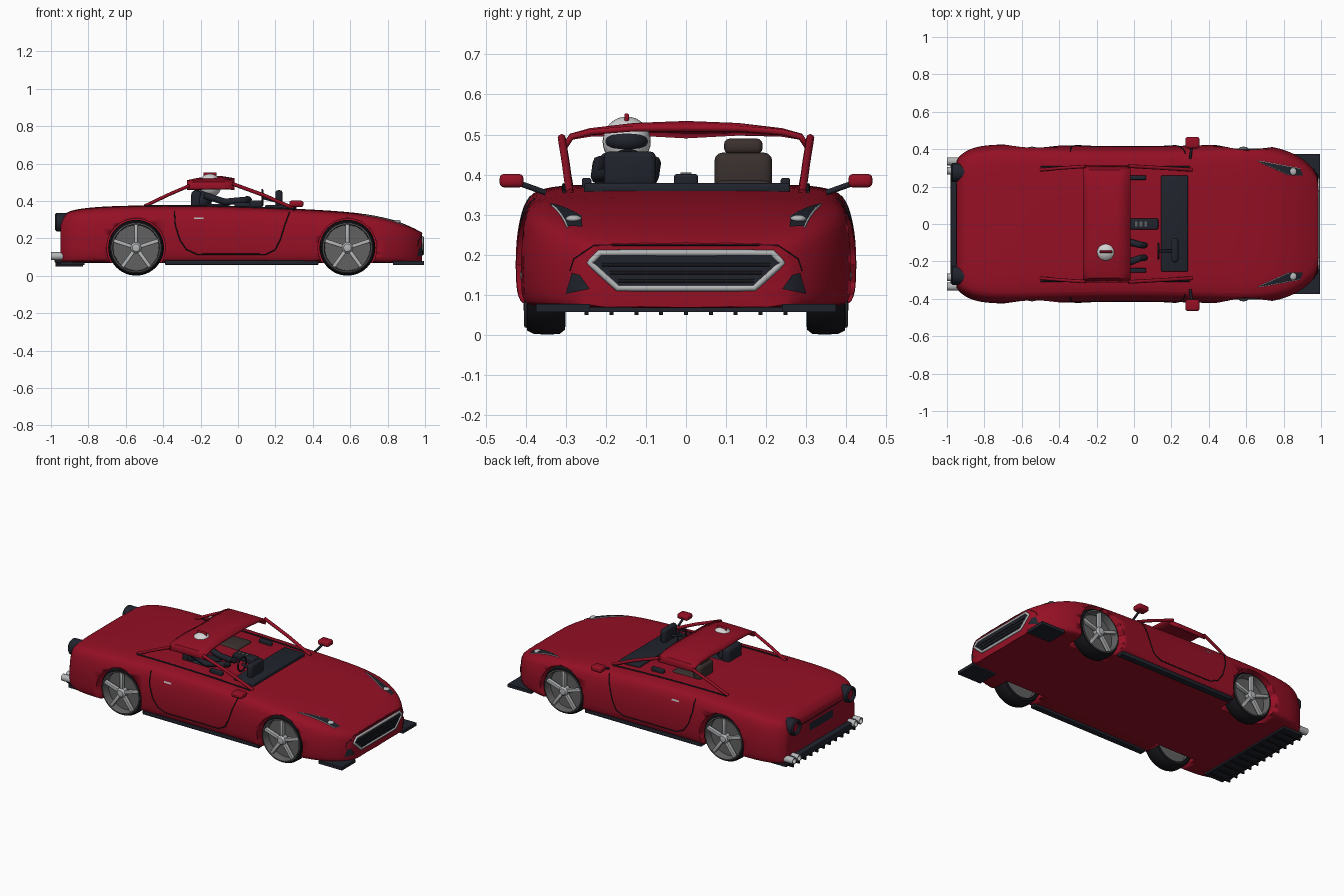
import bpy, bmesh, math
from mathutils import Vector, Matrix
from mathutils.bvhtree import BVHTree

if "Cube" in bpy.data.objects:
    bpy.data.objects.remove(bpy.data.objects["Cube"])


def mat(name, r, g, b):
    m = bpy.data.materials.new(name)
    m.use_nodes = True
    m.diffuse_color = (r, g, b, 1)
    m.node_tree.nodes["Principled BSDF"].inputs["Base Color"].default_value = (r, g, b, 1)
    return m


RED = mat("body red", .3, .005, .018)
DARK = mat("dark trim", .015, .017, .026)
BLACK = mat("tyre black", .008, .008, .011)
GREY = mat("wheel grey", .12, .12, .12)
SILVER = mat("silver", .45, .46, .47)
BROWN = mat("seat brown", .042, .03, .027)
WHITE = mat("helmet white", .65, .65, .65)


def finish(name, bm, m, smooth=True):
    bmesh.ops.recalc_face_normals(bm, faces=bm.faces)
    me = bpy.data.meshes.new(name)
    bm.to_mesh(me)
    bm.free()
    me.materials.append(m)
    ob = bpy.data.objects.new(name, me)
    bpy.context.collection.objects.link(ob)
    if smooth:
        bpy.ops.object.select_all(action='DESELECT')
        ob.select_set(True)
        bpy.context.view_layer.objects.active = ob
        bpy.ops.object.shade_smooth_by_angle(angle=math.radians(35))
    return ob


def box(name, lo, hi, m, bevel=0.0):
    lo, hi = Vector(lo), Vector(hi)
    bm = bmesh.new()
    bmesh.ops.create_cube(bm, size=1)
    for v in bm.verts:
        v.co = [(lo[i] + hi[i]) / 2 + v.co[i] * (hi[i] - lo[i]) for i in range(3)]
    if bevel:
        bmesh.ops.bevel(bm, geom=bm.edges[:], offset=bevel, segments=3, affect='EDGES', profile=.5)
    return finish(name, bm, m, bool(bevel))


def lathe(name, profile, axis, loc, m, steps=40):
    """Spin (radius, distance) pairs around an axis."""
    turn = Vector((0, 0, 1)).rotation_difference(Vector(axis)).to_matrix().to_4x4()
    bm = bmesh.new()
    vs = [bm.verts.new((r, 0, d)) for r, d in profile]
    es = [bm.edges.new(p) for p in zip(vs, vs[1:])]
    bmesh.ops.spin(bm, geom=vs + es, cent=(0, 0, 0), axis=(0, 0, 1), angle=math.tau, steps=steps)
    bmesh.ops.remove_doubles(bm, verts=bm.verts, dist=1e-5)
    bm.transform(Matrix.Translation(loc) @ turn)
    return finish(name, bm, m)


def ball(name, loc, size, m):
    bm = bmesh.new()
    bmesh.ops.create_uvsphere(bm, u_segments=24, v_segments=16, radius=1)
    bm.transform(Matrix.Translation(loc) @ Matrix.Diagonal((*size, 1)))
    return finish(name, bm, m)


def tube(name, pts, r, m, closed=False):
    cu = bpy.data.curves.new(name, 'CURVE')
    cu.dimensions = '3D'
    cu.bevel_depth, cu.bevel_resolution, cu.use_fill_caps = r, 2, True
    sp = cu.splines.new('POLY')
    sp.points.add(len(pts) - 1)
    for p, q in zip(sp.points, pts):
        p.co = (*q, 1)
    sp.use_cyclic_u = closed
    cu.materials.append(m)
    ob = bpy.data.objects.new(name, cu)
    bpy.context.collection.objects.link(ob)
    return ob


# Body shell: lofted stations of (x, half width, top height)
stations = [(-.95, .33, .30), (-.925, .365, .34), (-.85, .405, .36), (-.7, .417, .373),
            (-.4, .407, .379), (0, .402, .374), (.33, .407, .358), (.65, .42, .34),
            (.83, .385, .302), (.94, .315, .256), (.985, .25, .23)]
half = [(0, 1), (.45, 1), (.74, .99), (.91, .96), (.985, .86), (1.03, .55),
        (1.03, .2), (1.01, .04), (.93, 0), (0, 0)]
section = half + [(-y, z) for y, z in half[-2:0:-1]]
bm = bmesh.new()
rings = [[bm.verts.new((x, y * w, .068 + z * (top - .068))) for y, z in section]
         for x, w, top in stations]
n = len(section)
for a, b in zip(rings, rings[1:]):
    for i in range(n):
        bm.faces.new((a[i], a[(i + 1) % n], b[(i + 1) % n], b[i]))
crease = bm.edges.layers.float.new('crease_edge')
for cap in (bm.faces.new(rings[0]), bm.faces.new(rings[-1])):
    for e in cap.edges:
        e[crease] = .8
body = finish("body_shell", bm, RED)
body.modifiers.new("smooth", 'SUBSURF').levels = 2
body.modifiers["smooth"].render_levels = 2

# Surface lookup used to lay trim on the shell
bpy.context.view_layer.update()
surface = BVHTree.FromObject(body, bpy.context.evaluated_depsgraph_get())


def lay(p, d, lift=.003):
    d = Vector(d)
    hit = surface.ray_cast(Vector(p) - d * 2, d)[0]
    return (hit if hit else Vector(p)) - d * lift


def path(pts, d, closed=False, steps=6):
    pts = [Vector(p) for p in pts]
    ends = pts[1:] + pts[:1] if closed else pts[1:]
    out = [lay(a.lerp(b, i / steps), d, .001) for a, b in zip(pts, ends) for i in range(steps)]
    return out if closed else out + [lay(pts[-1], d, .001)]


def patch(name, corners, d, m, lift=.003, k=8):
    a, b, c, e = [Vector(p) for p in corners]
    bm = bmesh.new()
    g = [[bm.verts.new(lay(a.lerp(b, i / k).lerp(e.lerp(c, i / k), j / k), d, lift))
          for j in range(k + 1)] for i in range(k + 1)]
    for i in range(k):
        for j in range(k):
            bm.faces.new((g[i][j], g[i + 1][j], g[i + 1][j + 1], g[i][j + 1]))
    return finish(name, bm, m)


# Wheels and their wells
for wx, end in ((-.545, "rear"), (.585, "front")):
    for s, side in ((-1, "right"), (1, "left")):
        tag = f"{end}_{side}_"
        hub = Vector((wx, 0, .15))
        cut = lathe(tag + "well_cutter", [(0, .27), (.157, .27), (.157, .6), (0, .6)], (0, s, 0), hub, RED)
        cut.hide_render = True
        cut.hide_set(True)
        mod = body.modifiers.new(tag + "well", 'BOOLEAN')
        mod.operation, mod.object, mod.solver = 'DIFFERENCE', cut, 'EXACT'
        lathe(tag + "tyre", [(.12, .30), (.137, .302), (.147, .315), (.149, .345), (.147, .38),
                             (.139, .396), (.128, .398)], (0, s, 0), hub, BLACK, 48)
        lathe(tag + "rim", [(.12, .31), (.122, .395), (.126, .404), (.131, .402), (.131, .39)],
              (0, s, 0), hub, GREY, 48)
        lathe(tag + "brake_disc", [(0, .355), (.123, .355), (.123, .34), (0, .34)], (0, s, 0), hub, GREY)
        lathe(tag + "hub_cap", [(.03, .37), (.03, .398), (.02, .41), (0, .414)], (0, s, 0), hub, SILVER, 24)
        for k in range(5):
            sp = box(f"{tag}spoke_{k}", (-.01, -.012, .02), (.01, .012, .125), SILVER, .003)
            sp.location = hub + Vector((0, s * .388, 0))
            sp.rotation_euler.y = k * math.tau / 5

# Roof panel
arch = [(0, .534), (.13, .529), (.24, .516), (.29, .502), (.312, .468)]
arch = [(-y, z) for y, z in arch[:0:-1]] + arch
bm = bmesh.new()
rows = [[bm.verts.new((x, y, z - drop * (1 - abs(y) / .32))) for y, z in arch]
        for x, drop in ((-.272, .03), (-.23, .014), (-.17, .003), (-.09, 0), (-.018, .012))]
for a, b in zip(rows, rows[1:]):
    for i in range(len(arch) - 1):
        bm.faces.new((a[i], a[i + 1], b[i + 1], b[i]))
roof = finish("roof_panel", bm, RED)
roof.modifiers.new("thickness", 'SOLIDIFY').thickness = .014

# Parts repeated on both sides
for s, side in ((-1, "right"), (1, "left")):
    tube(side + "_windscreen_pillar", [(.31, s * .29, .355), (.14, s * .30, .43), (-.03, s * .31, .492)], .01, RED)
    tube(side + "_rear_pillar", [(-.26, s * .308, .482), (-.38, s * .30, .43), (-.5, s * .29, .372)], .009, RED)
    tube(side + "_sill_rail", [lay((x / 10, s * .305, 0), (0, 0, -1)) for x in range(-5, 4)], .004, DARK)
    box(side + "_mirror", (.275, s * .435 - .03, .368), (.35, s * .435 + .03, .402), RED, .012)
    tube(side + "_mirror_arm", [(.30, s * .35, .355), (.31, s * .42, .38)], .007, DARK)
    door = [(-.34, .345), (-.335, .27), (-.31, .19), (-.275, .14), (-.22, .115), (.15, .115),
            (.2, .14), (.225, .19), (.25, .27), (.275, .34)]
    tube(side + "_door_seam", path([(x, s, z) for x, z in door], (0, -s, 0)), .003, BLACK)
    patch(side + "_door_handle", [(x, s, z) for x, z in ((-.235, .303), (-.185, .303), (-.185, .313), (-.235, .313))],
          (0, -s, 0), SILVER, .007, 3)
    box(side + "_side_skirt", (-.39, s * .385 - .02, .058), (.43, s * .385 + .02, .082), DARK, .004)
    # Headlight strip, lamp and edge
    lamp = [(.66, s * .338, 0), (.89, s * .295, 0), (.905, s * .258, 0), (.83, s * .262, 0)]
    patch(side + "_headlight", lamp, (0, 0, -1), DARK, .004)
    tube(side + "_headlight_edge", path([lamp[3], lamp[0], lamp[1]], (0, 0, -1)), .003, SILVER)
    ball(side + "_headlight_lamp", lay((.85, s * .28, 0), (0, 0, -1)), (.02, .02, .01), SILVER)
    # Front bumper intake and splitter
    patch(side + "_fog_intake", [(1, s * y, z) for y, z in ((.24, .115), (.3, .103), (.285, .155), (.265, .15))],
          (-1, 0, 0), DARK, .005)
    box(side + "_splitter", (.83, s * .307 - .067, .058), (.995, s * .307 + .067, .078), DARK)
    # Tail light and exhausts
    lathe(side + "_tail_light_ring", [(.05, -.05), (.05, .02), (.042, .028), (.034, .022), (.034, 0)],
          (-1, 0, 0), (-.95, s * .275, .287), DARK)
    lathe(side + "_tail_light_lens", [(.036, 0), (.03, .012), (0, .018)], (-1, 0, 0), (-.95, s * .275, .287), RED)
    for k, y in enumerate((.285, .335)):
        lathe(f"{side}_exhaust_{k}", [(.021, -.06), (.021, .05), (.016, .05), (.016, -.02)],
              (-1, 0, 0), (-.95, s * y, .105), SILVER, 20)
        lathe(f"{side}_exhaust_core_{k}", [(.016, .03), (0, .03)], (-1, 0, 0), (-.95, s * y, .105), BLACK, 20)

# Grille: dark fill, slats, silver frame, moulding line
front = (-1, 0, 0)
hexa = [(-.24, .18), (-.215, .205), (.215, .205), (.24, .18), (.17, .117), (-.17, .117)]
hexa = [(1, y, z) for y, z in hexa]
patch("grille_upper", [hexa[0], hexa[3], hexa[2], hexa[1]], front, DARK)
patch("grille_lower", [hexa[5], hexa[4], hexa[3], hexa[0]], front, DARK)
tube("grille_frame", path(hexa, front, True), .008, SILVER, True)
for k, (z, w) in enumerate(((.135, .17), (.155, .19), (.175, .21))):
    tube(f"grille_slat_{k}", path([(1, -w, z), (1, w, z)], front), .005, BLACK)
tube("bumper_moulding", path([(1, y, z) for y, z in ((-.29, .16), (-.28, .19), (-.23, .224), (.23, .224),
                                                     (.28, .19), (.29, .16))], front), .0015, BLACK)

# Tail panel, bumper and diffuser
patch("plate_recess", [(-1, y, z) for y, z in ((-.12, .2), (.12, .2), (.12, .25), (-.12, .25))], (1, 0, 0), DARK)
tube("boot_seam", path([(-1, -.21, .27), (-1, .21, .27)], (1, 0, 0)), .002, BLACK)
box("rear_bumper_bar", (-.98, -.33, .07), (-.93, .33, .115), DARK, .006)
box("diffuser", (-.95, -.35, .058), (-.82, .35, .075), DARK)
for k in range(11):
    y = (k - 5) * .062
    box(f"diffuser_fin_{k}", (-.975, y - .005, .05), (-.83, y + .005, .07), BLACK)

# Cabin: dashboard, instruments, steering wheel, console
box("dashboard", (.145, -.255, .35), (.29, .26, .379), DARK, .008)
box("instrument_pod", (.2, -.205, .37), (.238, -.075, .458), DARK, .015)
bpy.ops.mesh.primitive_torus_add(major_radius=.042, minor_radius=.005, major_segments=32, minor_segments=8,
                                 location=(.13, -.145, .418), rotation=(0, math.pi / 2, 0))
wheel = bpy.context.object
wheel.name = "steering_wheel"
wheel.data.materials.append(DARK)
tube("steering_column", [(.13, -.145, .418), (.2, -.145, .40)], .008, DARK)
box("centre_console", (-.02, -.03, .36), (.13, .03, .402), DARK, .008)
for k in range(3):
    box(f"console_button_{k}", (.005 + k * .025, -.014, .40), (.02 + k * .025, .014, .406), GREY)
for s, side in ((-1, "right"), (1, "left")):
    box(side + "_door_card", (-.02, s * .248 - .012, .36), (.065, s * .248 + .012, .392), DARK, .006)

# Seats
for y, side, m in ((-.145, "driver", DARK), (.143, "passenger", BROWN)):
    box(side + "_seat_back", (-.25, y - .072, .355), (-.195, y + .072, .455), m, .02)
    box(side + "_seat_cushion", (-.22, y - .07, .345), (-.05, y + .07, .385), m, .014)
    if side == "passenger":
        box("passenger_headrest", (-.24, y - .048, .452), (-.205, y + .048, .49), m, .014)

# Driver
ball("driver_torso", (-.19, -.148, .40), (.05, .072, .06), DARK)
ball("driver_helmet", (-.15, -.148, .483), (.062, .06, .062), WHITE)
ball("helmet_visor", (-.128, -.148, .483), (.048, .054, .03), DARK)
box("helmet_crest", (-.185, -.154, .53), (-.115, -.142, .553), RED, .005)
for y in (-.215, -.08):
    tube("driver_arm", [(-.18, y, .43), (-.07, y - .005, .395), (.04, y * .5 - .073, .405)], .018, DARK)
    ball("driver_glove", (.05, y * .5 - .073, .408), (.024, .018, .018), BLACK)
